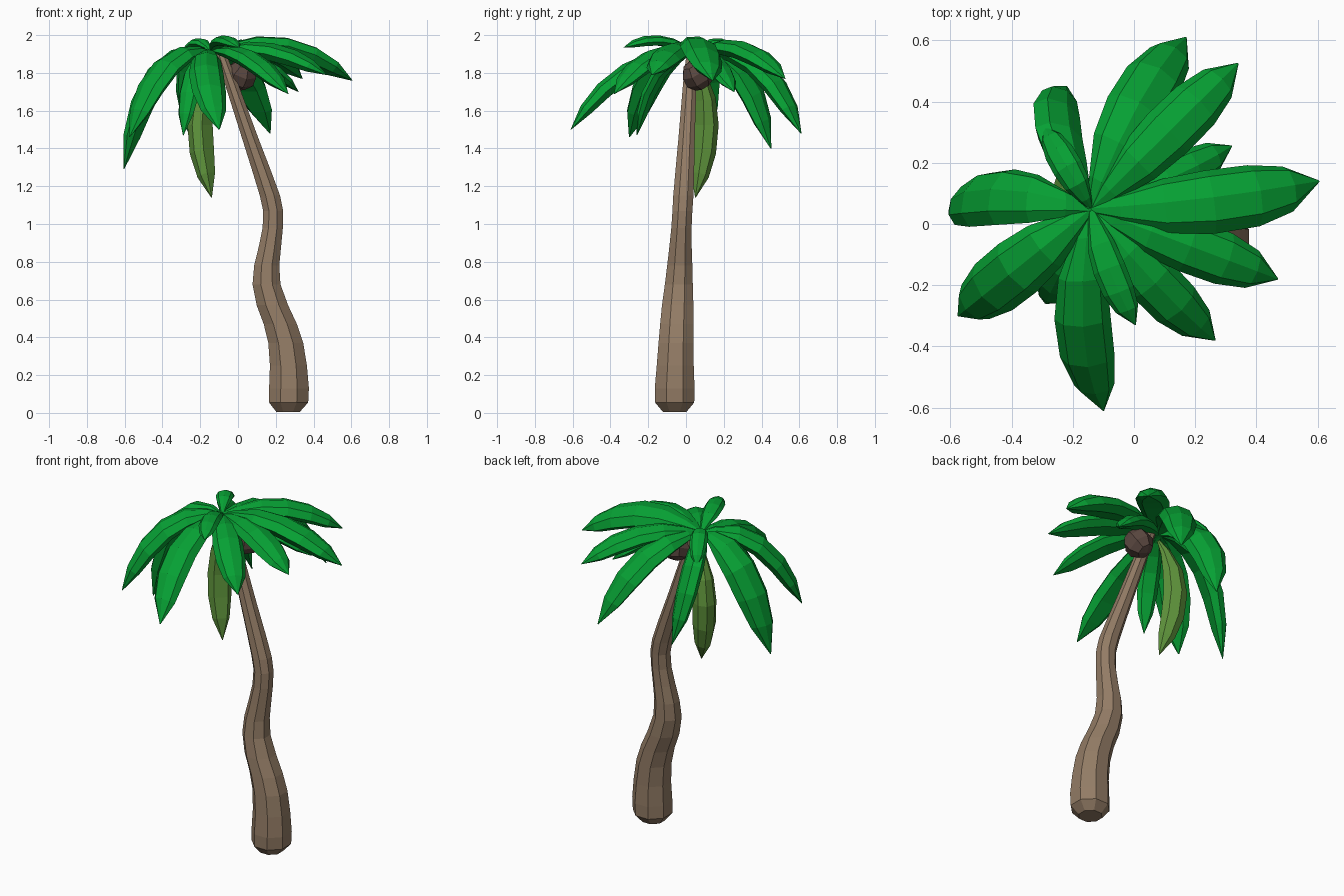
import bpy, math
from mathutils import Matrix, Vector

cube = bpy.data.objects.get("Cube")
if cube:
    bpy.data.objects.remove(cube, do_unlink=True)


def material(name, colour):
    m = bpy.data.materials.new(name)
    m.use_nodes = True
    m.diffuse_color = (*colour, 1)
    m.node_tree.nodes["Principled BSDF"].inputs["Base Color"].default_value = (*colour, 1)
    return m


GREEN = material("leaf_green", (0.002, 0.355, 0.034))
OLIVE = material("dry_leaf_green", (0.115, 0.30, 0.045))
BARK = material("bark_brown", (0.29, 0.20, 0.13))
NUT = material("coconut_brown", (0.105, 0.065, 0.052))


def loft(name, rings, mat):
    """Skin a list of equal-sized rings and cap both ends."""
    n = len(rings[0])
    verts = [p for ring in rings for p in ring]
    faces = [(r * n + i, r * n + (i + 1) % n, (r + 1) * n + (i + 1) % n, (r + 1) * n + i)
             for r in range(len(rings) - 1) for i in range(n)]
    faces += [tuple(reversed(range(n))), tuple(range(len(verts) - n, len(verts)))]
    mesh = bpy.data.meshes.new(name)
    mesh.from_pydata(verts, [], faces)
    mesh.materials.append(mat)
    obj = bpy.data.objects.new(name, mesh)
    bpy.context.collection.objects.link(obj)
    return obj


# Leaf outline along its length, and plump cross-section (side, up)
OUTLINE = [(0, .15), (.12, .46), (.3, .86), (.5, 1), (.7, .97), (.86, .72), (1, .03)]
SECTION = [(0, .42), (-.7, .22), (-1, -.22), (-.6, -.58), (.6, -.58), (1, -.22), (.7, .22)]


def leaf(name, base, control, tip, width, outward, mat, depth=1, roll=0):
    across = Vector((outward.y, -outward.x, 0)).normalized()
    rings = []
    for t, w in OUTLINE:
        p = base * (1 - t) ** 2 + control * 2 * t * (1 - t) + tip * t * t
        tangent = ((control - base) * (1 - t) + (tip - control) * t).normalized()
        turn = Matrix.Rotation(math.radians(roll), 3, tangent)
        side = turn @ across
        up = turn @ across.cross(tangent).normalized()
        rings.append([p + (side * a + up * b * depth) * w * width for a, b in SECTION])
    return loft(name, rings, mat)


# Trunk: height, centre x, centre y, radius
TRUNK = [(.006, .265, -.06, .068), (.055, .268, -.06, .112), (.13, .27, -.06, .114),
         (.25, .267, -.057, .106), (.37, .253, -.053, .1), (.47, .224, -.049, .095),
         (.57, .182, -.044, .09), (.68, .151, -.038, .08), (.78, .152, -.033, .072),
         (.88, .169, -.029, .064), (.98, .184, -.024, .058), (1.07, .186, -.019, .057),
         (1.15, .169, -.014, .058), (1.27, .129, -.007, .054), (1.45, .066, .003, .047),
         (1.75, -.037, .02, .038), (1.9, -.09, .03, .03)]
SIDES = 8
loft("trunk", [[(x + r * math.cos((i + .5) * math.tau / SIDES),
                 y + r * math.sin((i + .5) * math.tau / SIDES), z) for i in range(SIDES)]
               for z, x, y, r in TRUNK], BARK)

# Crown leaves: tip, control height, control reach, sideways bend, half width, roll
CROWN = Vector((-.14, .05, 1.91))
LEAVES = [
    ("left", (.605, .14, 1.76), 2.05, .55, .04, .107, -12),
    ("left_front", (.47, -.18, 1.79), 1.99, .55, .0, .09, 0),
    ("front_left", (.265, -.38, 1.69), 1.97, .55, .03, .085, 0),
    ("front", (-.10, -.61, 1.50), 1.92, .6, .10, .092, 0),
    ("right_front", (-.575, -.30, 1.46), 1.99, .65, .0, .1, 0),
    ("right", (-.605, .045, 1.29), 1.98, .78, .10, .1, 25),
    ("back_right", (-.22, .45, 1.40), 1.97, .75, -.09, .095, 45),
    ("back", (.17, .61, 1.48), 2.0, .62, -.06, .1, 0),
    ("back_left", (.34, .525, 1.77), 2.02, .55, .0, .09, 0),
    ("left_back", (.32, .255, 1.70), 1.93, .55, .03, .07, 0),
    ("low_front", (-.29, -.26, 1.47), 1.90, .8, .0, .06, 0),
    ("top_front", (.005, -.33, 1.935), 2.03, .5, .03, .054, 0),
    ("top_back", (-.295, .32, 1.84), 2.05, .5, .0, .05, 0),
]
for name, tip, height, reach, bend, width, roll in LEAVES:
    flat = Vector((tip[0] - CROWN.x, tip[1] - CROWN.y, 0))
    across = Vector((flat.y, -flat.x, 0)).normalized()
    control = CROWN + flat * reach + across * bend
    control.z = height
    leaf("leaf_" + name, CROWN, control, Vector(tip), width, flat, GREEN, roll=roll)

# Drooping dry leaf
leaf("dry_leaf", Vector((-.13, .06, 1.86)), Vector((-.295, .185, 1.55)),
     Vector((-.14, .05, 1.14)), .067, Vector((-1, 1, 0)), OLIVE, depth=1.9)

# Coconut under the crown
bpy.ops.mesh.primitive_uv_sphere_add(segments=7, ring_count=5, radius=.085,
                                     location=(.018, .06, 1.79), rotation=(.5, .4, 0))
nut = bpy.context.object
nut.name = "coconut"
nut.data.materials.append(NUT)
